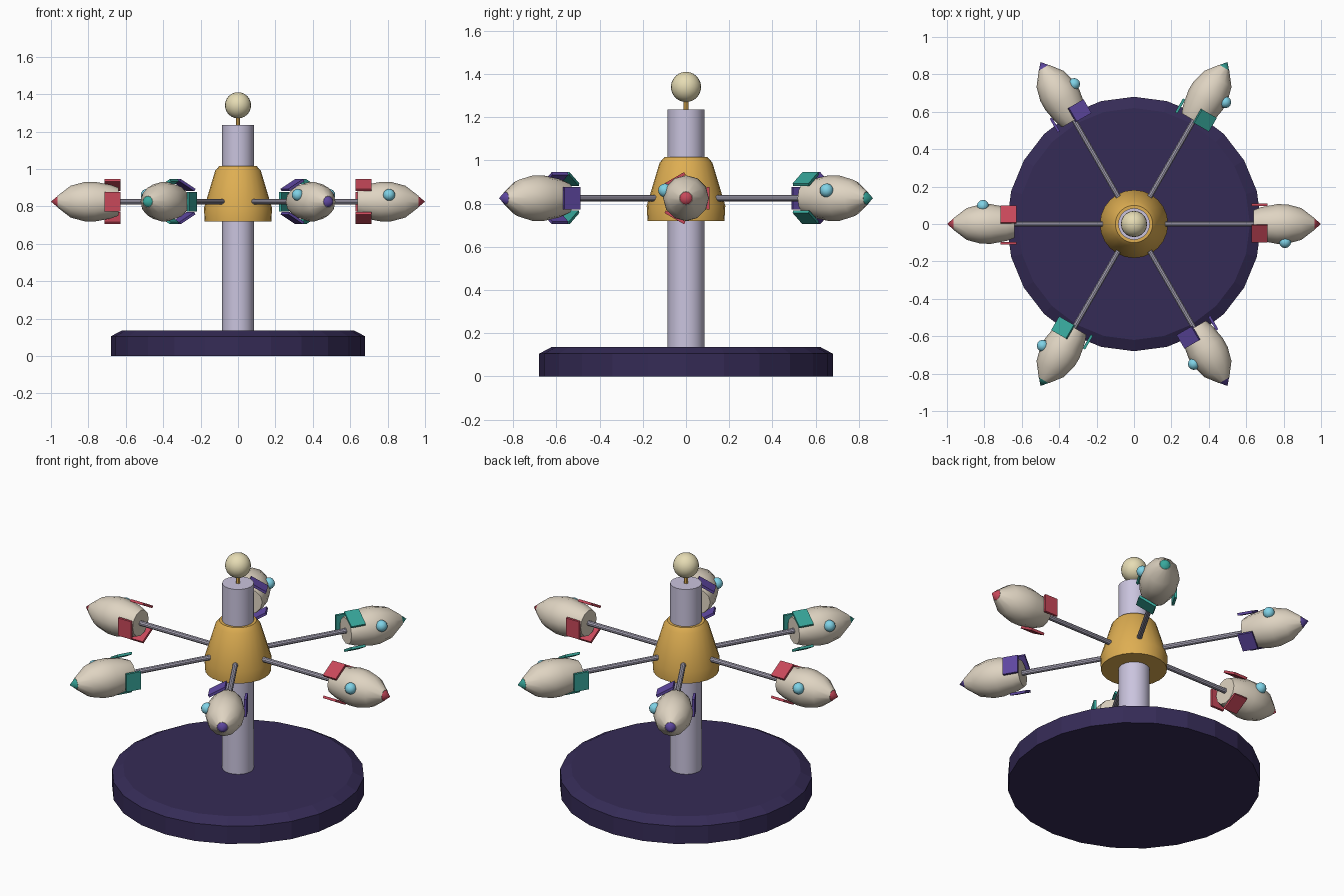
import bpy, bmesh, math
from mathutils import Matrix, Vector

if "Cube" in bpy.data.objects:
    bpy.data.objects.remove(bpy.data.objects["Cube"])


def material(name, hexcode):
    rgb = [int(hexcode[i:i + 2], 16) / 255 for i in (0, 2, 4)]
    m = bpy.data.materials.new(name)
    m.diffuse_color = [c / 12.92 if c < 0.04 else ((c + 0.055) / 1.055) ** 2.4 for c in rgb] + [1]
    m.use_nodes = True
    m.node_tree.nodes["Principled BSDF"].inputs["Base Color"].default_value = m.diffuse_color
    return m


NAVY = material("navy", "352b56")
LILAC = material("lilac", "cac4de")
GOLD = material("gold", "deae52")
STEEL = material("steel", "aaa6b8")
CREAM = material("cream", "dfd4c2")
PEARL = material("pearl", "e6dcb4")
GLASS = material("glass", "7fd2e6")
TRIMS = [material("red", "c8485a"), material("teal", "38a89c"), material("purple", "5f48a2")]


def finish(name, bm, mat, matrix=Matrix(), smooth=35):
    bmesh.ops.recalc_face_normals(bm, faces=bm.faces)
    me = bpy.data.meshes.new(name)
    bm.to_mesh(me)
    bm.free()
    if smooth:
        me.shade_smooth()
        me.set_sharp_from_angle(angle=math.radians(smooth))
    me.materials.append(mat)
    ob = bpy.data.objects.new(name, me)
    ob.matrix_world = matrix
    bpy.context.collection.objects.link(ob)
    return ob


def lathe(name, profile, sides, mat, matrix=Matrix(), smooth=35):
    """Revolve (radius, height) points around z; radius 0 makes a tip."""
    bm = bmesh.new()
    rings = []
    for r, z in profile:
        n = sides if r > 0 else 1
        rings.append([bm.verts.new((r * math.cos(math.tau * i / n), r * math.sin(math.tau * i / n), z))
                      for i in range(n)])
    for a, b in zip(rings, rings[1:]):
        for i in range(sides):
            j = (i + 1) % sides
            if len(b) == 1:
                bm.faces.new((a[i], a[j], b[0]))
            else:
                bm.faces.new((a[i], a[j], b[j], b[i]))
    for ring in (rings[0], rings[-1]):
        if len(ring) > 1:
            bm.faces.new(ring)
    return finish(name, bm, mat, matrix, smooth)


def ball(name, r, mat, matrix, u=16, v=10):
    bm = bmesh.new()
    bmesh.ops.create_uvsphere(bm, u_segments=u, v_segments=v, radius=r)
    return finish(name, bm, mat, matrix)


def plate(name, size, mat, matrix):
    bm = bmesh.new()
    bmesh.ops.create_cube(bm, size=1)
    bmesh.ops.scale(bm, vec=Vector(size), verts=bm.verts)
    return finish(name, bm, mat, matrix, 0)


# Central stand
lathe("base", [(0.68, 0), (0.68, 0.105), (0.62, 0.137)], 24, NAVY, smooth=0)
lathe("pole", [(0.085, 0.13), (0.085, 1.235)], 20, LILAC)
lathe("hub", [(0.178, 0.72), (0.182, 0.79), (0.122, 0.99), (0.10, 1.015)], 24, GOLD)
lathe("finial_stem", [(0.012, 1.23), (0.012, 1.29)], 8, GOLD)
ball("finial_ball", 0.07, PEARL, Matrix.Translation((0, 0, 1.34)), 20, 12)

# Six arms, each carrying a rocket pointing outward
BODY = [(0.075, 0.64), (0.09, 0.68), (0.106, 0.765), (0.105, 0.82), (0.085, 0.895), (0.031, 0.965)]
LIFT = Matrix.Translation((0, 0, 0.825))
OUT = Matrix.Rotation(math.pi / 2, 4, "Y")  # local z becomes radial x

for k in range(6):
    spin = LIFT @ Matrix.Rotation(k * math.pi / 3, 4, "Z")
    trim = TRIMS[k % 3]
    lathe(f"arm_{k}", [(0.0145, 0.1), (0.0145, 0.68)], 10, STEEL, spin @ OUT)
    lathe(f"rocket_body_{k}", BODY, 12, CREAM, spin @ OUT)
    lathe(f"rocket_nose_{k}", [(0.031, 0.963), (0, 1.0)], 12, trim, spin @ OUT)
    ball(f"porthole_{k}", 0.032, GLASS, spin @ Matrix.Translation((0.808, -0.097, 0.036)), 12, 8)
    # Three tail fins around the rocket axis
    for f in range(3):
        around = Matrix.Rotation(f * math.tau / 3, 4, "X")
        plate(f"fin_{k}_{f}", (0.085, 0.014, 0.105), trim,
              spin @ around @ Matrix.Translation((0.67, 0.102, 0)))
